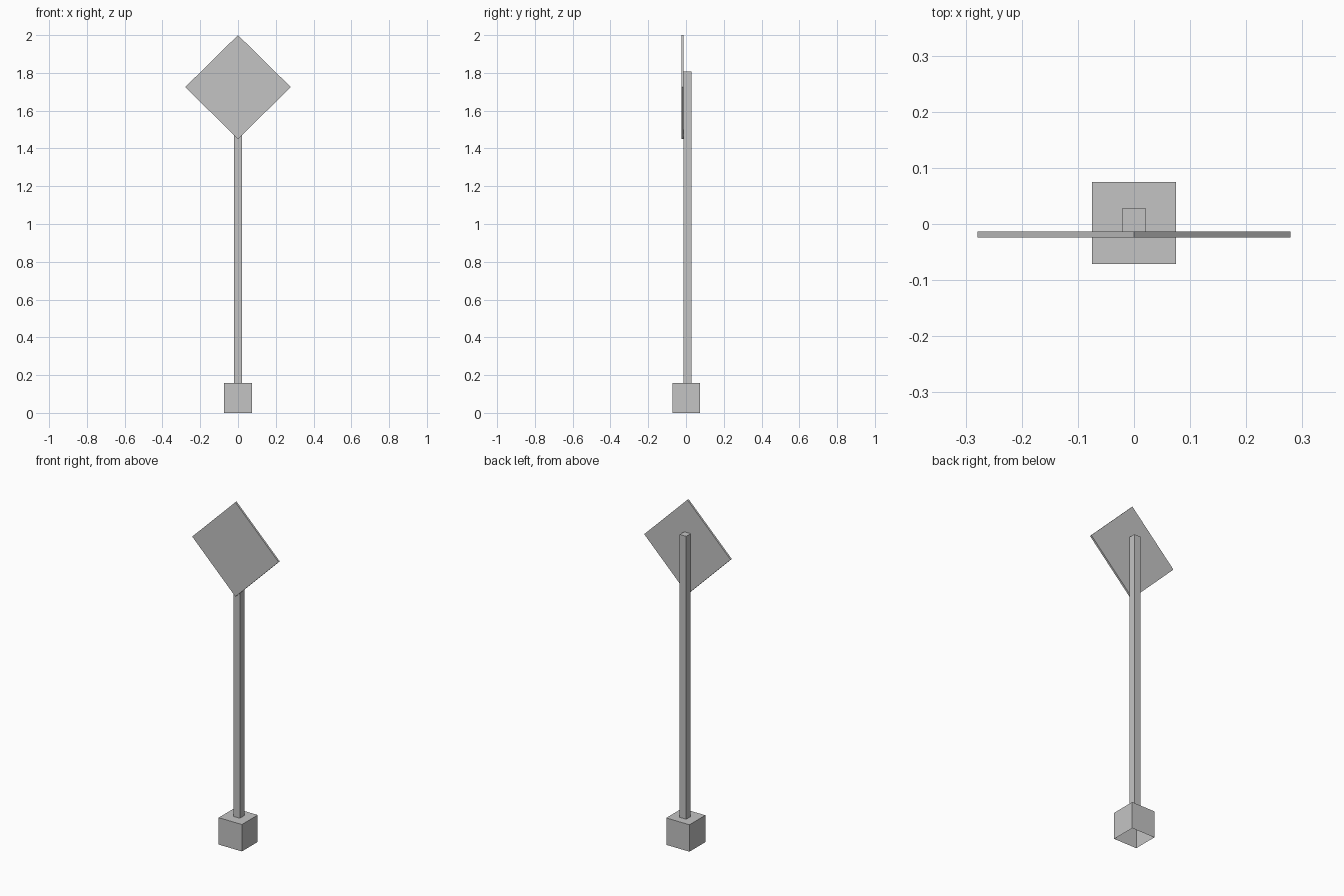
import bpy
import bmesh

default_cube = bpy.data.objects.get("Cube")
if default_cube:
    bpy.data.objects.remove(default_cube, do_unlink=True)

# Single plain grey for every part
grey = bpy.data.materials.new("plain_grey")
grey.use_nodes = True
colour = (0.55, 0.55, 0.55, 1)
grey.diffuse_color = colour
grey.node_tree.nodes["Principled BSDF"].inputs["Base Color"].default_value = colour


def prism(name, outline, axis, depth, open_start=False):
    """Extrude a flat outline along an axis; optionally leave the start open."""
    bm = bmesh.new()
    base = bm.faces.new([bm.verts.new(p) for p in outline])
    result = bmesh.ops.extrude_face_region(bm, geom=[base], use_keep_orig=True)
    moved = [v for v in result["geom"] if isinstance(v, bmesh.types.BMVert)]
    bmesh.ops.translate(bm, verts=moved, vec=[a * depth for a in axis])
    bmesh.ops.recalc_face_normals(bm, faces=bm.faces[:])
    if open_start:
        bmesh.ops.delete(bm, geom=[base], context="FACES_ONLY")
    mesh = bpy.data.meshes.new(name)
    bm.to_mesh(mesh)
    bm.free()
    mesh.materials.append(grey)
    obj = bpy.data.objects.new(name, mesh)
    bpy.context.collection.objects.link(obj)
    return obj


def rectangle(half_width, back, front, z):
    return [(-half_width, front, z), (half_width, front, z),
            (half_width, back, z), (-half_width, back, z)]


BASE_TOP = 0.157
POLE_TOP = 1.808
POLE_FRONT = -0.013

# Footing block, hollow underneath
prism("footing", rectangle(0.075, 0.075, -0.071, 0), (0, 0, 1), BASE_TOP, open_start=True)

# Square post standing on the footing
prism("post", rectangle(0.021, 0.028, POLE_FRONT, BASE_TOP), (0, 0, 1), POLE_TOP - BASE_TOP)

# Diamond sign plate on the front of the post
half, middle = 0.279, 1.725
tips = [(0, middle - half + 0.003), (half, middle), (0, 2.0), (-half, middle)]
prism("sign_plate", [(x, POLE_FRONT, z) for x, z in tips], (0, -1, 0), 0.011)
